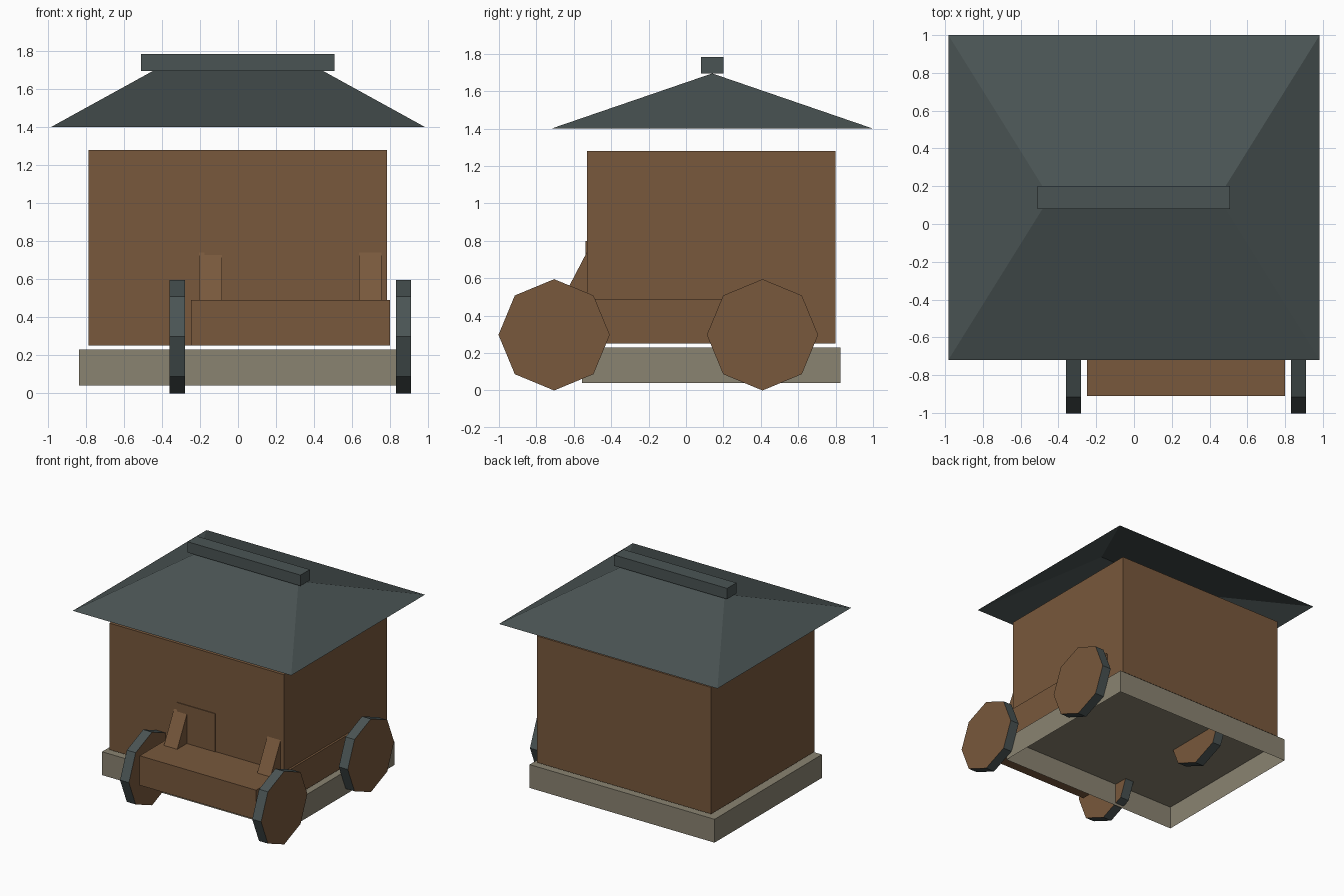
import bpy, bmesh, math
from mathutils import Matrix

if "Cube" in bpy.data.objects:
    bpy.data.objects.remove(bpy.data.objects["Cube"])


def lin(c):
    c /= 255
    return c / 12.92 if c <= 0.04045 else ((c + 0.055) / 1.055) ** 2.4


def material(name, r, g, b):
    m = bpy.data.materials.new(name)
    m.diffuse_color = (lin(r), lin(g), lin(b), 1)
    m.use_nodes = True
    m.node_tree.nodes["Principled BSDF"].inputs["Base Color"].default_value = m.diffuse_color
    return m


WOOD = material("brown wood", 120, 88, 60)
SLATE = material("dark slate", 74, 84, 84)
STONE = material("grey stone", 138, 131, 113)


def finish(name, bm, *mats):
    me = bpy.data.meshes.new(name)
    bm.to_mesh(me)
    bm.free()
    for m in mats:
        me.materials.append(m)
    ob = bpy.data.objects.new(name, me)
    bpy.context.collection.objects.link(ob)
    return ob


def box(name, x, y, z, mat, open_bottom=False):
    bm = bmesh.new()
    size = [b - a for a, b in (x, y, z)]
    mid = [(a + b) / 2 for a, b in (x, y, z)]
    bmesh.ops.create_cube(bm, size=1, matrix=Matrix.Translation(mid) @ Matrix.Diagonal((*size, 1)))
    if open_bottom:
        low = [f for f in bm.faces if f.normal.z < -0.5]
        bmesh.ops.delete(bm, geom=low, context='FACES_ONLY')
    return finish(name, bm, mat)


def prism_x(name, profile, x, *mats):
    """Extrude a (y, z) outline along x."""
    bm = bmesh.new()
    f = bm.faces.new([bm.verts.new((x[0], py, pz)) for py, pz in profile])
    ext = bmesh.ops.extrude_face_region(bm, geom=[f], use_keep_orig=True)["geom"]
    for v in ext:
        if isinstance(v, bmesh.types.BMVert):
            v.co.x = x[1]
    bmesh.ops.recalc_face_normals(bm, faces=bm.faces)
    if len(mats) > 1:  # second colour goes on the rim
        for f in bm.faces:
            f.material_index = 0 if abs(f.normal.x) > 0.5 else 1
    return finish(name, bm, *mats)


# House: hollow stone base, wooden body, thin door plate
box("stone_base", (-0.835, 0.83), (-0.555, 0.825), (0.04, 0.23), STONE, True)
box("house_body", (-0.787, 0.783), (-0.53, 0.80), (0.25, 1.28), WOOD)
box("door", (-0.175, 0.17), (-0.536, -0.53), (0.25, 0.80), WOOD)

# Hip roof, open underneath
bm = bmesh.new()
a, b, c, d = [bm.verts.new((x, y, 1.40)) for x, y in
              ((-0.983, -0.72), (0.983, -0.72), (0.983, 1.0), (-0.983, 1.0))]
l, r = [bm.verts.new((x, 0.14, 1.695)) for x in (-0.447, 0.447)]
for vs in ((a, b, r, l), (b, c, r), (c, d, l, r), (d, a, l)):
    bm.faces.new(vs)
finish("hip_roof", bm, SLATE)
box("roof_ridge", (-0.51, 0.507), (0.08, 0.20), (1.695, 1.783), SLATE)

# Cart pushed into the house
CX, CY, R = 0.275, -0.148, 0.2975
box("cart_bed", (-0.248, 0.80), (-0.91, 0.614), (0.25, 0.49), WOOD)

# Slanted handles, disappearing into the front wall
slant = [(-0.66, 0.49), (-0.48, 0.835), (-0.40, 0.835), (-0.53, 0.49)]
for side, s in (("left", -1), ("right", 1)):
    x = CX + s * 0.42
    prism_x(f"cart_handle_{side}", slant, (x - 0.06, x + 0.06), WOOD)

# Eight-sided wheels with slate rims
for side, s in (("left", -1), ("right", 1)):
    for end, t in (("front", -1), ("back", 1)):
        x, y = CX + s * 0.595, CY + t * 0.557
        ring = [(y + R * math.cos(i * math.pi / 4), R + R * math.sin(i * math.pi / 4))
                for i in range(8)]
        prism_x(f"wheel_{end}_{side}", ring, (x - 0.04, x + 0.04), WOOD, SLATE)
